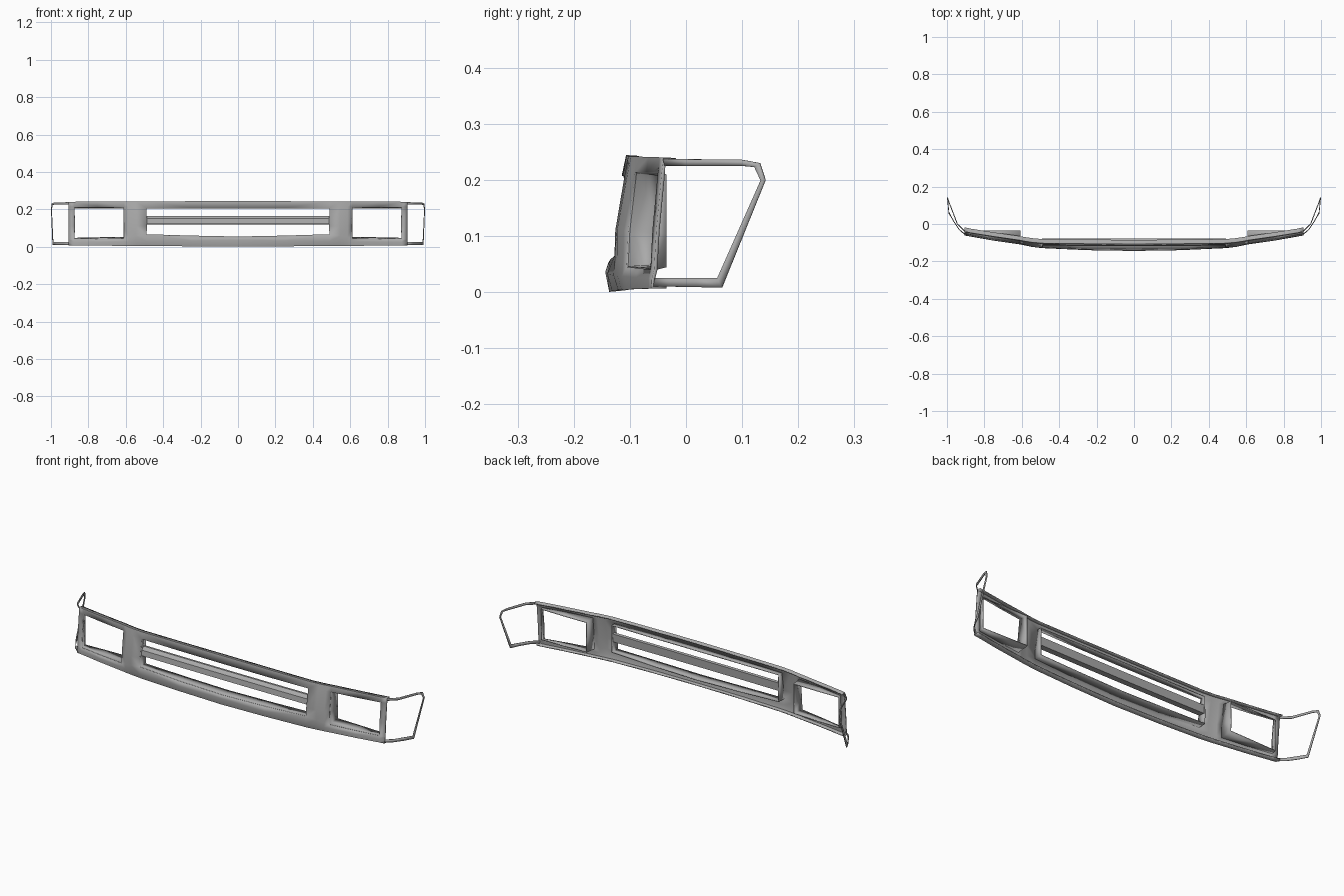
import bpy, bmesh

cube = bpy.data.objects.get("Cube")
if cube:
    bpy.data.objects.remove(cube, do_unlink=True)

grey = bpy.data.materials.new("satin_grey")
grey.use_nodes = True
colour = (0.4, 0.4, 0.4, 1)
grey.diffuse_color = colour
grey.node_tree.nodes["Principled BSDF"].inputs["Base Color"].default_value = colour


def make(name, verts, faces, thickness=0.0):
    """Left half of a part, mirrored across x, optionally given sheet thickness."""
    bm = bmesh.new()
    vs = [bm.verts.new(v) for v in verts]
    for f in faces:
        bm.faces.new([vs[i] for i in f])
    loose = [v for v in bm.verts if not v.link_faces]
    bmesh.ops.delete(bm, geom=loose, context='VERTS')
    bmesh.ops.recalc_face_normals(bm, faces=bm.faces)
    mesh = bpy.data.meshes.new(name)
    bm.to_mesh(mesh)
    bm.free()
    mesh.materials.append(grey)
    obj = bpy.data.objects.new(name, mesh)
    bpy.context.collection.objects.link(obj)
    mirror = obj.modifiers.new("mirror", 'MIRROR')
    mirror.merge_threshold = 0.0005
    if thickness:
        solid = obj.modifiers.new("thickness", 'SOLIDIFY')
        solid.thickness = thickness
        solid.offset = 0
    bpy.ops.object.select_all(action='DESELECT')
    obj.select_set(True)
    bpy.context.view_layer.objects.active = obj
    bpy.ops.object.shade_smooth_by_angle(angle=0.5)
    return obj


def bridge(name, loops, closed, thickness):
    """Sheet joining consecutive loops of equal length."""
    n = len(loops[0])
    faces = []
    for k in range(len(loops) - 1):
        for i in range(n if closed else n - 1):
            j = (i + 1) % n
            faces.append((k * n + i, k * n + j, k * n + n + j, k * n + n + i))
    return make(name, [p for loop in loops for p in loop], faces, thickness)


# Fascia stations: x, y at top, middle, lip and bottom edge, height of opening sill
stations = [
    (0.0, -.105, -.130, -.141, -.135, .052),
    (.25, -.104, -.128, -.137, -.130, .057),
    (.49, -.101, -.123, -.126, -.119, .065),
    (.545, -.096, -.120, -.119, -.113, .058),
    (.585, -.090, -.108, -.111, -.108, .05),
    (.61, -.085, -.100, -.106, -.104, .045),
    (.75, -.065, -.078, -.086, -.085, .042),
    (.875, -.045, -.057, -.064, -.064, .04),
    (.905, -.038, -.050, -.058, -.060, .04),
]


def column(x, top, mid, lip, bottom, sill):
    t = x / .905
    z_top = .242 - .004 * t
    z_head = .207 if x < .5 else .213
    f = (z_head - .11) / (z_top - .11)
    return [(x, bottom + .025, .006 + .004 * t),
            (x, bottom, .003 + .006 * t),
            (x, lip, .036 - .012 * t),
            (x, (mid + lip) / 2, sill),
            (x, mid, .11),
            (x, mid + (top - mid) * f, z_head),
            (x, top, z_top),
            (x, top + .02, z_top - .002)]


columns = [column(*s) for s in stations]
rows = len(columns[0])
SILL, MID, HEAD = 3, 4, 5
grille_cols, lamp_cols = (0, 2), (5, 7)

# Front fascia with grille and lamp openings left out
faces = []
for i in range(len(columns) - 1):
    for j in range(rows - 1):
        opening = any(a <= i < b for a, b in (grille_cols, lamp_cols))
        if opening and SILL <= j < HEAD:
            continue
        a = i * rows + j
        faces.append((a, a + rows, a + rows + 1, a + 1))
make("front_fascia", [p for c in columns for p in c], faces, .006)


def rim(first, last, inner_side):
    """Points around an opening, from sill to head by way of the outer side."""
    pts = [columns[i][SILL] for i in range(first, last + 1)]
    pts.append(columns[last][MID])
    pts += [columns[i][HEAD] for i in range(last, first - 1, -1)]
    if inner_side:
        pts.append(columns[first][MID])
    return pts


# Walls running back from the openings
front = rim(*grille_cols, False)
back = [(x, -.078, z) for x, y, z in front]
bridge("grille_surround", [front, back], False, .005)

front = rim(*lamp_cols, True)
back = [(x, -.035, z + (.006 if z < .1 else -.006)) for x, y, z in front]
bridge("lamp_surround", [front, back], True, .005)

# Horizontal grille bar with a bevelled front
profile = [(-.098, .165), (-.114, .150), (-.118, .122), (-.085, .12), (-.083, .163)]
bar = [[(x, y + .012 * x * x, z) for y, z in profile] for x in (0, .25, .49)]
bridge("grille_bar", bar, True, 0)

# Thin wraparound frame at each side: outer edge, then inner edge
outer = [(.905, -.04, .238), (.945, 0, .237), (.983, .1, .236), (.994, .132, .23),
         (.998, .142, .2), (.99, .064, .008), (.968, .02, .009),
         (.935, -.03, .01), (.9, -.06, .01)]
inner = [(-.037, .225), (0, .225), (.1, .225), (.122, .223), (.133, .199),
         (.056, .025), (.02, .025), (-.03, .025), (-.058, .025)]
inside = [(o[0] - .001, y, z) for o, (y, z) in zip(outer, inner)]
bridge("side_frame", [outer, inside], False, .004)
